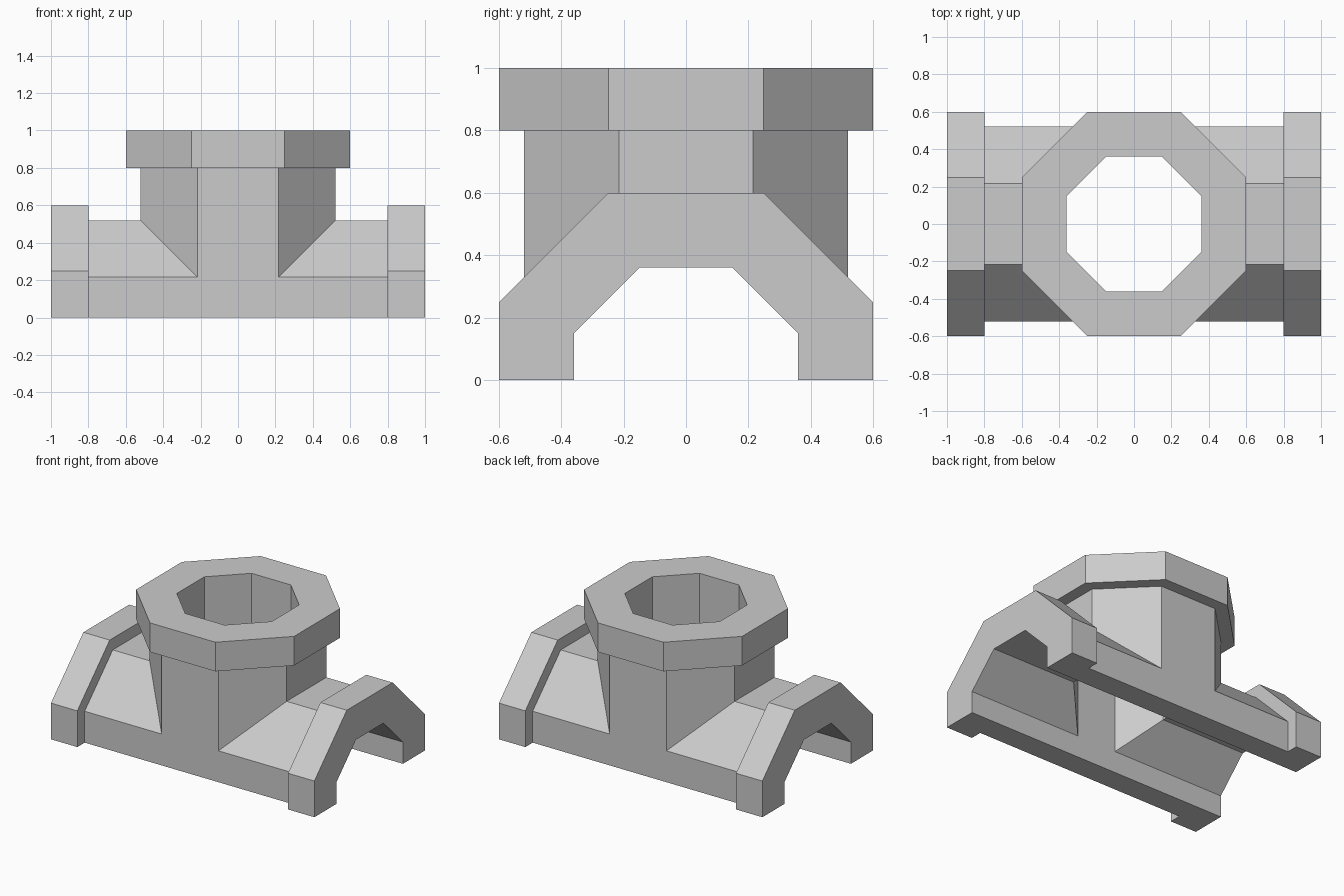
import bpy, bmesh, math
from mathutils import Matrix

cube = bpy.data.objects.get("Cube")
if cube:
    bpy.data.objects.remove(cube, do_unlink=True)

grey = bpy.data.materials.new("light grey")
grey.use_nodes = True
colour = (0.6, 0.6, 0.6, 1)
grey.diffuse_color = colour
grey.node_tree.nodes["Principled BSDF"].inputs["Base Color"].default_value = colour


def make_object(name, bm):
    mesh = bpy.data.meshes.new(name)
    bm.to_mesh(mesh)
    bm.free()
    mesh.materials.append(grey)
    obj = bpy.data.objects.new(name, mesh)
    bpy.context.scene.collection.objects.link(obj)
    return obj


def octagon_bar(name, apothem, start, end, axis):
    """Octagonal prism with flat sides facing the axes."""
    radius = apothem / math.cos(math.pi / 8)
    bm = bmesh.new()
    turn = Matrix.Rotation(math.pi / 8, 4, "Z")
    place = Matrix.Translation((0, 0, (start + end) / 2))
    if axis == "X":
        place = Matrix.Rotation(math.pi / 2, 4, "Y") @ place
    bmesh.ops.create_cone(bm, cap_ends=True, segments=8, radius1=radius,
                          radius2=radius, depth=end - start, matrix=place @ turn)
    return make_object(name, bm)


def combine(target, other, operation):
    mod = target.modifiers.new(operation.lower(), "BOOLEAN")
    mod.operation = operation
    mod.solver = "EXACT"
    mod.object = other
    bpy.context.view_layer.update()
    evaluated = target.evaluated_get(bpy.context.evaluated_depsgraph_get())
    result = bpy.data.meshes.new_from_object(evaluated)
    target.modifiers.clear()
    target.data = result
    bpy.data.objects.remove(other, do_unlink=True)


# Outer shell: horizontal run, upright branch and three flanges
tee = octagon_bar("pipe_tee", 0.52, -0.9, 0.9, "X")
combine(tee, octagon_bar("upright_branch", 0.52, -0.1, 0.9, "Z"), "UNION")
combine(tee, octagon_bar("top_flange", 0.6, 0.8, 1, "Z"), "UNION")
for side, start in (("right", -1), ("left", 0.8)):
    combine(tee, octagon_bar(side + "_flange", 0.6, start, start + 0.2, "X"), "UNION")

# Bores through the run and the branch
combine(tee, octagon_bar("run_bore", 0.36, -1.2, 1.2, "X"), "DIFFERENCE")
combine(tee, octagon_bar("branch_bore", 0.36, -0.05, 1.2, "Z"), "DIFFERENCE")

# Remove everything below the ground plane
bm = bmesh.new()
bmesh.ops.create_cube(bm, size=3, matrix=Matrix.Translation((0, 0, -1.5)))
combine(tee, make_object("lower_half_cutter", bm), "DIFFERENCE")

# Tidy the flat faces
bm = bmesh.new()
bm.from_mesh(tee.data)
bmesh.ops.remove_doubles(bm, verts=bm.verts, dist=0.0005)
bmesh.ops.dissolve_limit(bm, angle_limit=0.01, verts=bm.verts, edges=bm.edges)
for face in bm.faces:
    face.smooth = False
    face.material_index = 0
bm.to_mesh(tee.data)
bm.free()
tee.data.materials.clear()
tee.data.materials.append(grey)
